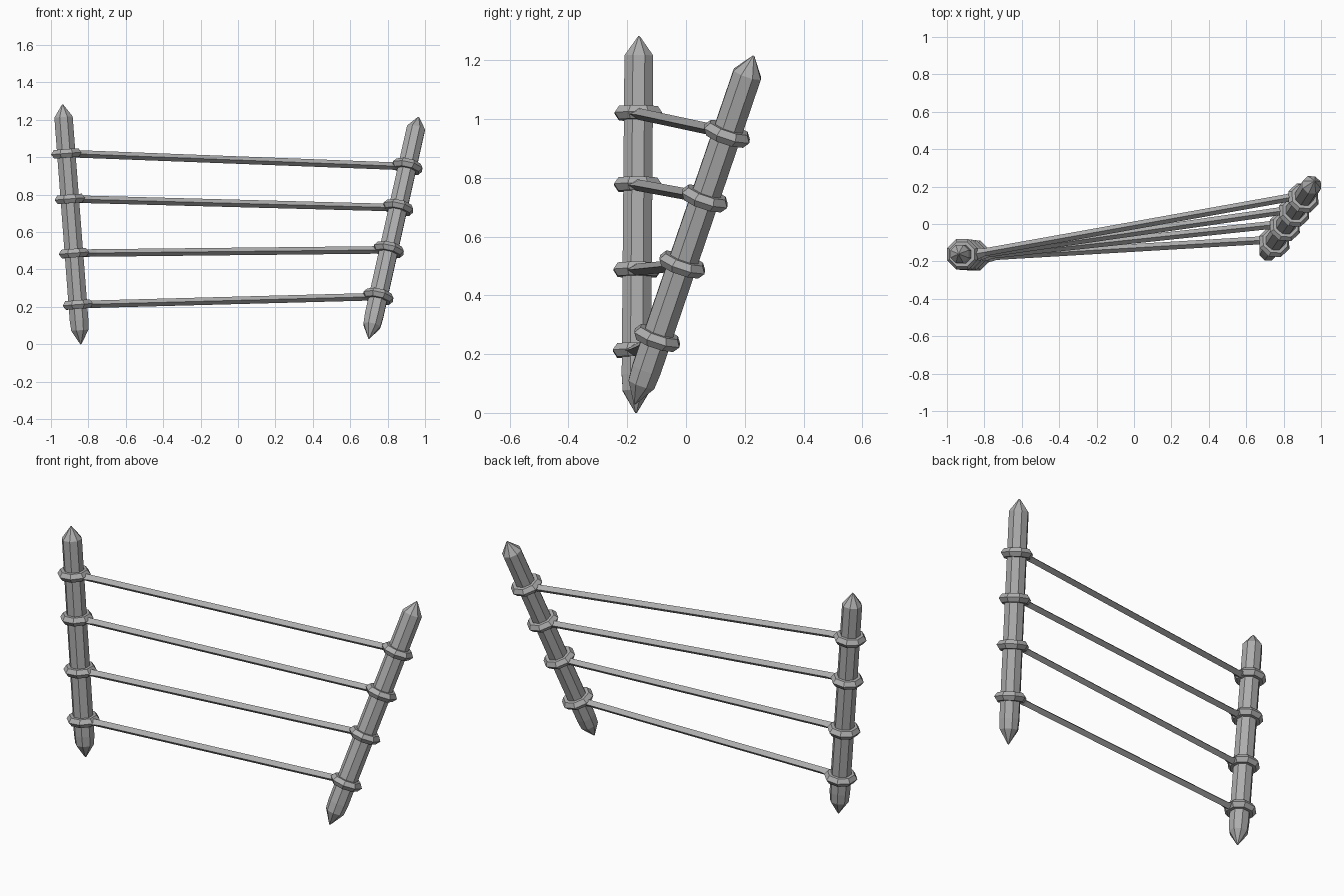
import bpy, bmesh, math
from mathutils import Vector

if "Cube" in bpy.data.objects:
    bpy.data.objects.remove(bpy.data.objects["Cube"])

grey = bpy.data.materials.new("weathered_grey")
grey.use_nodes = True
colour = (0.42, 0.42, 0.42, 1)
grey.diffuse_color = colour
grey.node_tree.nodes["Principled BSDF"].inputs["Base Color"].default_value = colour


def loft(name, rings):
    """Skin a list of vertex rings, capping both ends."""
    bm = bmesh.new()
    loops = [[bm.verts.new(p) for p in ring] for ring in rings]
    n = len(loops[0])
    for a, b in zip(loops, loops[1:]):
        for i in range(n):
            j = (i + 1) % n
            bm.faces.new((a[i], a[j], b[j], b[i]))
    bm.faces.new(loops[0][::-1])
    bm.faces.new(loops[-1])
    bmesh.ops.recalc_face_normals(bm, faces=bm.faces)
    mesh = bpy.data.meshes.new(name)
    bm.to_mesh(mesh)
    bm.free()
    mesh.materials.append(grey)
    obj = bpy.data.objects.new(name, mesh)
    bpy.context.collection.objects.link(obj)


def octagons(origin, axis, profile):
    """Eight-sided rings (flat-to-flat radius, distance) along an axis."""
    turn = Vector((0, 0, 1)).rotation_difference(axis)
    rings = []
    for radius, dist in profile:
        r = radius / math.cos(math.pi / 8)
        angles = [(i + 0.5) * math.pi / 4 for i in range(8)]
        rings.append([origin + turn @ Vector((r * math.cos(a), r * math.sin(a), dist))
                      for a in angles])
    return rings


def post(name, foot, top, heights):
    """Pointed stake with lashing bands; returns the band centres."""
    foot, top = Vector(foot), Vector(top)
    axis = (top - foot).normalized()
    length = (top - foot).length
    loft(name, octagons(foot, axis, [(0.003, 0), (0.046, 0.075), (0.05, 0.13),
                                     (0.049, length - 0.067), (0.003, length)]))
    centres = []
    for i, z in enumerate(heights):
        c = foot.lerp(top, (z - foot.z) / (top.z - foot.z))
        loft(f"{name}_band_{i + 1}", octagons(c, axis, [
            (0.045, -0.023), (0.066, -0.023), (0.081, 0), (0.066, 0.023), (0.045, 0.023)]))
        centres.append(c)
    return centres


def rail(name, start, end):
    """Diamond-section rail, slightly flared where it meets the bands."""
    d = (end - start).normalized()
    side = d.cross(Vector((0, 0, 1))).normalized()
    up = side.cross(d)
    length = (end - start).length
    rings = []
    for dist, w in ((0.03, 0.04), (0.075, 0.032), (0.12, 0.021),
                    (length - 0.09, 0.021), (length - 0.03, 0.03)):
        p = start + d * dist
        rings.append([p + side * w, p + up * 0.02, p - side * w, p - up * 0.02])
    loft(name, rings)


# Leaning posts with their bands
right_ends = post("right_post", (-0.84, -0.17, 0), (-0.938, -0.16, 1.282),
                  (0.212, 0.487, 0.777, 1.02))
left_ends = post("left_post", (0.7, -0.175, 0.03), (0.965, 0.23, 1.215),
                 (0.255, 0.505, 0.73, 0.95))

# Rails strung between matching bands
for i, (a, b) in enumerate(zip(right_ends, left_ends)):
    rail(f"rail_{i + 1}", a + Vector((0, -0.01, 0)), b + Vector((0, 0.015, 0)))
